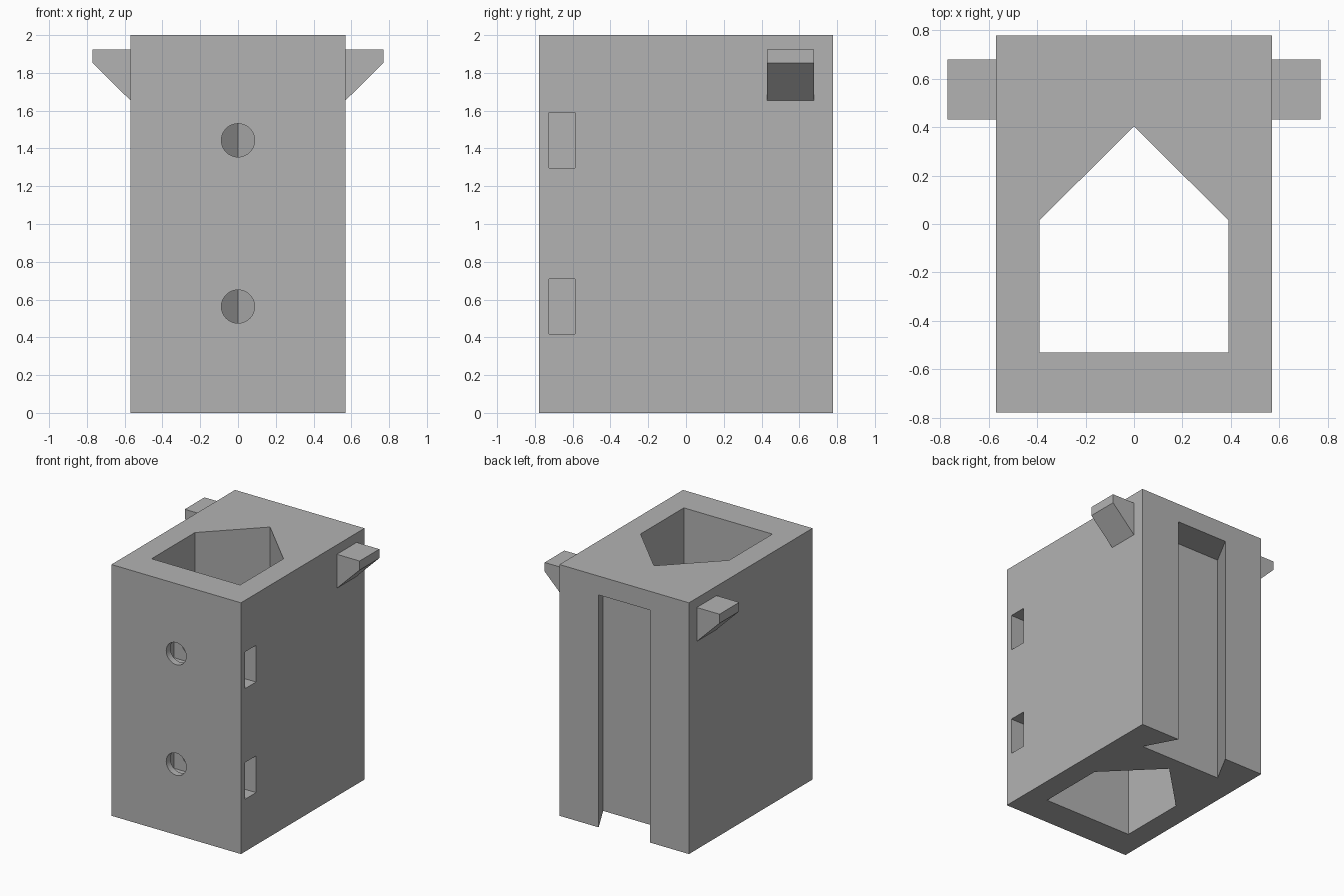
import bpy
import bmesh
from math import cos, sin, tau
from mathutils import Vector

cube = bpy.data.objects.get("Cube")
if cube:
    bpy.data.objects.remove(cube, do_unlink=True)

grey = bpy.data.materials.new("plain_grey")
grey.use_nodes = True
colour = (0.45, 0.45, 0.45, 1)
grey.diffuse_color = colour
grey.node_tree.nodes["Principled BSDF"].inputs["Base Color"].default_value = colour

HALF_X, HALF_Y, HEIGHT = 0.57, 0.777, 2.0


def prism(name, profile, axis, start, end):
    """Extrude a 2D profile along x, y or z between two positions."""
    place = {
        "x": lambda a, b, t: (t, a, b),
        "y": lambda a, b, t: (a, t, b),
        "z": lambda a, b, t: (a, b, t),
    }[axis]
    offset = Vector(place(0, 0, end - start))
    bm = bmesh.new()
    face = bm.faces.new([bm.verts.new(place(a, b, start)) for a, b in profile])
    grown = bmesh.ops.extrude_face_region(bm, geom=[face], use_keep_orig=True)
    moved = [g for g in grown["geom"] if isinstance(g, bmesh.types.BMVert)]
    bmesh.ops.translate(bm, verts=moved, vec=offset)
    bmesh.ops.recalc_face_normals(bm, faces=bm.faces)
    mesh = bpy.data.meshes.new(name)
    bm.to_mesh(mesh)
    bm.free()
    mesh.materials.append(grey)
    obj = bpy.data.objects.new(name, mesh)
    bpy.context.scene.collection.objects.link(obj)
    return obj


def rectangle(a0, a1, b0, b1):
    return [(a0, b0), (a1, b0), (a1, b1), (a0, b1)]


def mirrored(points):
    """Close a half profile across its first axis."""
    return points + [(-a, b) for a, b in reversed(points) if a]


def cut(target, cutter):
    cutter.hide_render = True
    mod = target.modifiers.new(cutter.name, "BOOLEAN")
    mod.operation = "DIFFERENCE"
    mod.solver = "EXACT"
    mod.object = cutter


# Main block
block = prism("block", rectangle(-HALF_X, HALF_X, -HALF_Y, HALF_Y), "z", 0, HEIGHT)
cutters = []

# Pointed shaft running right through from top to bottom
shaft = mirrored([(0.39, -0.53), (0.39, 0.015), (0, 0.403)])
cutters.append(prism("shaft_cutter", shaft, "z", -0.1, HEIGHT + 0.1))

# Dovetail channel in the back, open at the bottom
dovetail = mirrored([(0.36, 0.528), (0.225, HALF_Y), (0.225, HALF_Y + 0.1)])
cutters.append(prism("dovetail_cutter", dovetail, "z", -0.1, 1.85))

# Screw holes in the front wall, each with a nut slot open to the +x side
for z in (0.563, 1.443):
    circle = [(0.088 * cos(tau * i / 48), z + 0.088 * sin(tau * i / 48)) for i in range(48)]
    cutters.append(prism("screw_hole_cutter", circle, "y", -0.9, -0.45))
    slot = rectangle(-0.725, -0.587, z - 0.146, z + 0.146)
    cutters.append(prism("nut_slot_cutter", slot, "x", -0.152, HALF_X + 0.1))

for cutter in cutters:
    cut(block, cutter)

# Bake the cuts and drop the cutters
evaluated = block.evaluated_get(bpy.context.evaluated_depsgraph_get())
block_mesh = bpy.data.meshes.new_from_object(evaluated)
block.modifiers.clear()
block.data = block_mesh
for cutter in cutters:
    bpy.data.objects.remove(cutter, do_unlink=True)

# Wedge-shaped lugs near the top of both sides
for side, name in ((1, "left_lug"), (-1, "right_lug")):
    lug = [(side * x, z) for x, z in
           ((HALF_X, 1.655), (0.77, 1.853), (0.77, 1.925), (HALF_X, 1.925))]
    prism(name, lug, "y", 0.43, 0.678)
